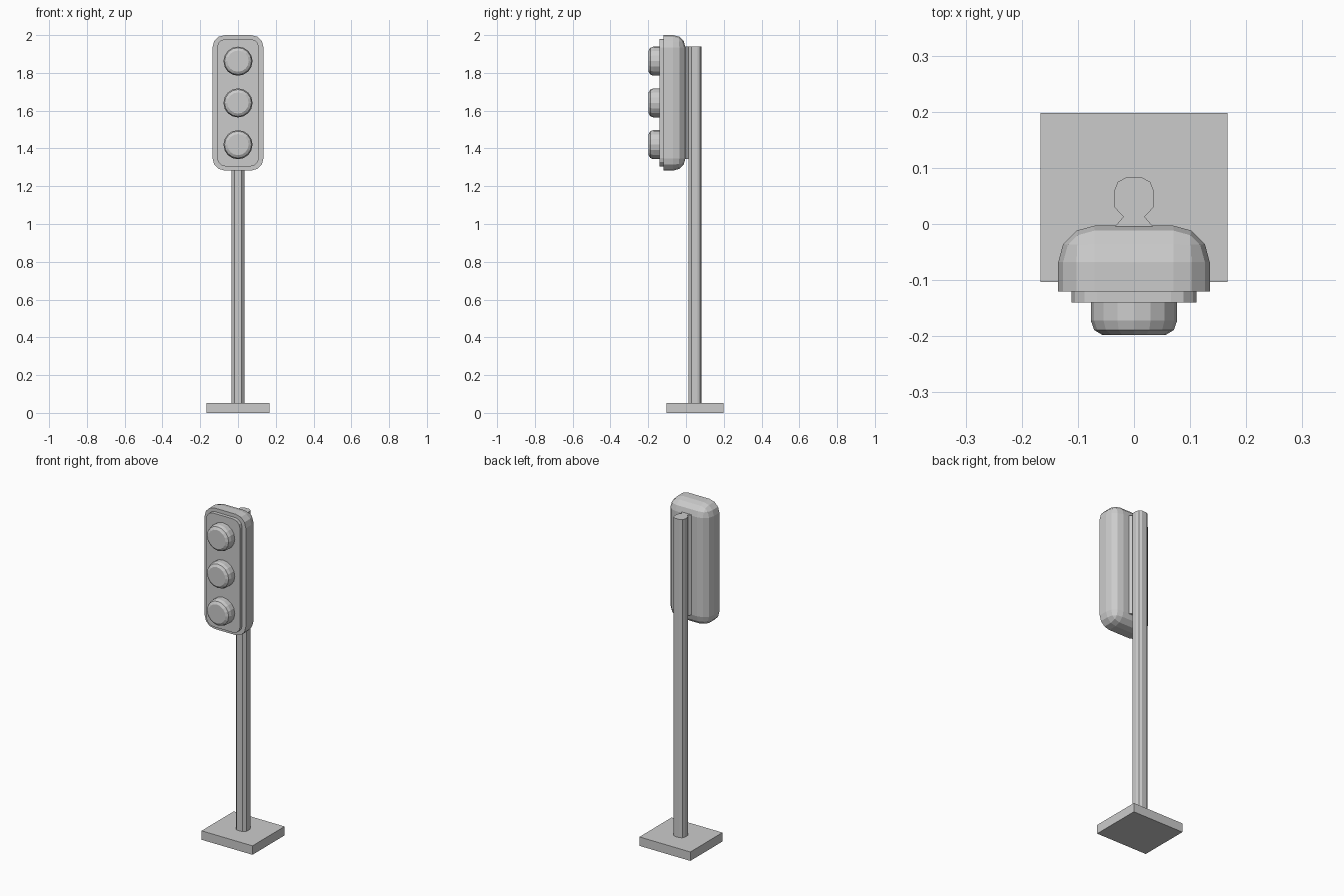
import bpy, bmesh, math
from mathutils import Vector

if "Cube" in bpy.data.objects:
    bpy.data.objects.remove(bpy.data.objects["Cube"])


def finish(bm, name):
    bmesh.ops.recalc_face_normals(bm, faces=bm.faces)
    me = bpy.data.meshes.new(name)
    bm.to_mesh(me)
    bm.free()
    ob = bpy.data.objects.new(name, me)
    bpy.context.collection.objects.link(ob)
    return ob


def box(lo, hi):
    bm = bmesh.new()
    bmesh.ops.create_cube(bm, size=1)
    lo, hi = Vector(lo), Vector(hi)
    for v in bm.verts:
        v.co = Vector([(lo[i] + hi[i]) / 2 + v.co[i] * (hi[i] - lo[i]) for i in range(3)])
    return bm


def bevel(bm, edges, radius):
    bmesh.ops.bevel(bm, geom=edges, offset=radius, segments=3, profile=0.5,
                    affect='EDGES', clamp_overlap=True)


def prism(name, outline, z0, z1):
    bm = bmesh.new()
    face = bm.faces.new([bm.verts.new((x, y, z0)) for x, y in outline])
    top = bmesh.ops.extrude_face_region(bm, geom=[face], use_keep_orig=True)
    verts = [g for g in top["geom"] if isinstance(g, bmesh.types.BMVert)]
    bmesh.ops.translate(bm, verts=verts, vec=(0, 0, z1 - z0))
    return finish(bm, name)


def mirrored(half):
    return half + [(-x, y) for x, y in reversed(half)]


# Foot plate
finish(box((-0.167, -0.103, 0), (0.167, 0.198, 0.053)), "base_plate")

# Pole with softened corners
prism("pole", mirrored([(0.019, 0.013), (0.035, 0.03), (0.035, 0.06),
                        (0.029, 0.075), (0.014, 0.083)]), 0.05, 1.94)

# Flared bracket between pole and housing
prism("bracket", mirrored([(0.035, -0.006), (0.019, 0.013), (0.019, 0.03)]), 1.345, 1.94)

# Housing: every edge rounded except the front rim
bm = box((-0.135, -0.12, 1.283), (0.135, -0.003, 2.0))
bevel(bm, [e for e in bm.edges if any(v.co.y > -0.1 for v in e.verts)], 0.065)
finish(bm, "housing")

# Front panel with rounded corners
bm = box((-0.111, -0.14, 1.305), (0.111, -0.118, 1.979))
bevel(bm, [e for e in bm.edges if abs(e.verts[0].co.y - e.verts[1].co.y) > 0.01], 0.045)
finish(bm, "front_panel")

# Three lamps, each a lathed dome-edged disc
SIDES = 16
PROFILE = [(0.077, -0.138), (0.077, -0.172), (0.071, -0.189), (0.056, -0.198)]
for name, z in (("lower_lamp", 1.42), ("middle_lamp", 1.641), ("upper_lamp", 1.862)):
    bm = bmesh.new()
    rings = [[bm.verts.new((r * math.cos(a), y, z + r * math.sin(a)))
              for a in (2 * math.pi * i / SIDES for i in range(SIDES))]
             for r, y in PROFILE]
    for a, b in zip(rings, rings[1:]):
        for i in range(SIDES):
            j = (i + 1) % SIDES
            bm.faces.new((a[i], a[j], b[j], b[i]))
    bm.faces.new(rings[0])
    bm.faces.new(rings[-1])
    finish(bm, name)
